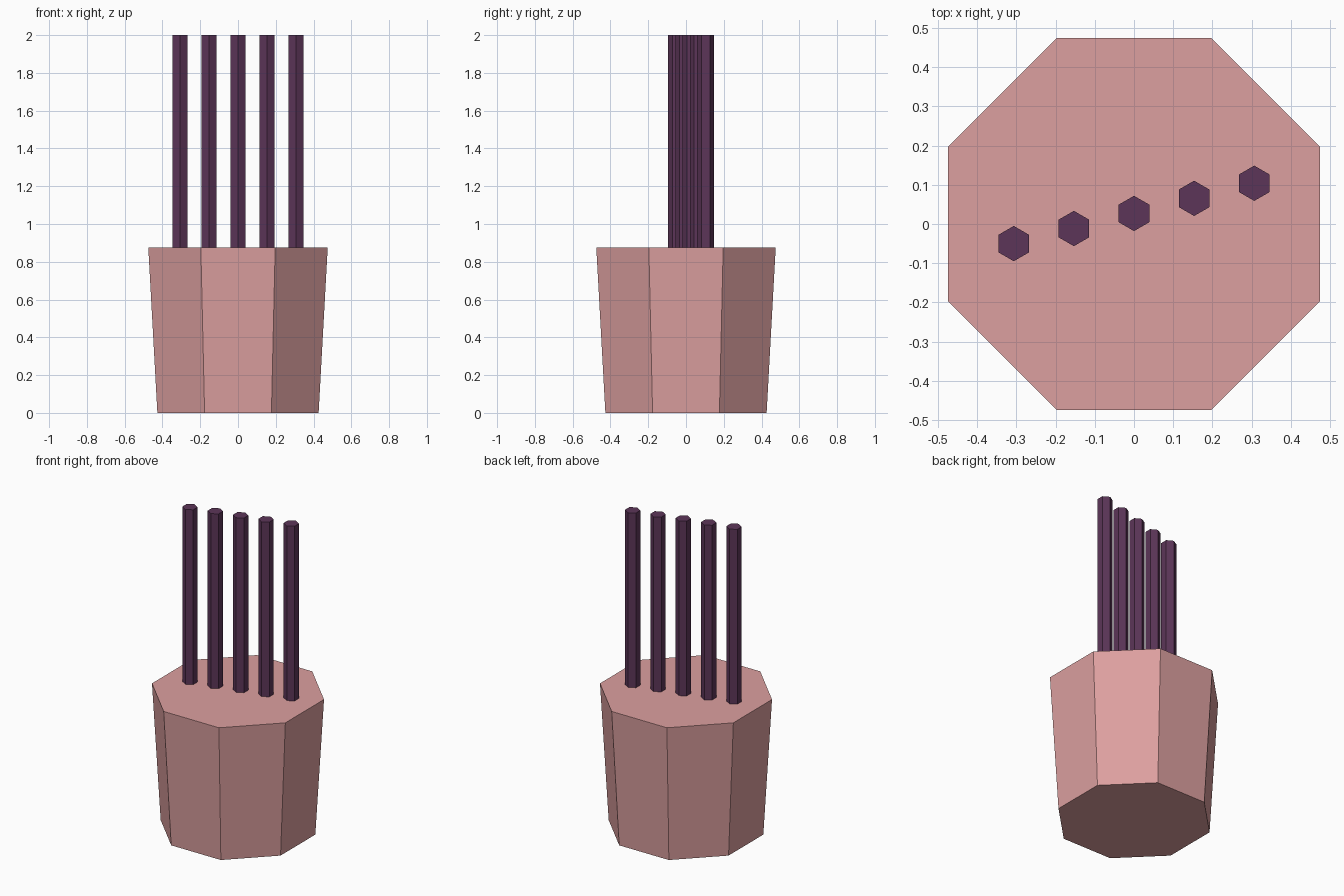
import bpy
import math

if "Cube" in bpy.data.objects:
    bpy.data.objects.remove(bpy.data.objects["Cube"])


def material(name, color):
    mat = bpy.data.materials.new(name)
    mat.diffuse_color = (*color, 1.0)
    mat.use_nodes = True
    mat.node_tree.nodes["Principled BSDF"].inputs["Base Color"].default_value = mat.diffuse_color
    return mat


def prism(name, sides, r_bottom, r_top, z0, z1, x, y, turn, mat):
    """Flat-shaded, capped prism or frustum between heights z0 and z1."""
    bpy.ops.mesh.primitive_cone_add(
        vertices=sides, radius1=r_bottom, radius2=r_top, depth=z1 - z0,
        location=(x, y, (z0 + z1) / 2), rotation=(0, 0, turn))
    obj = bpy.context.object
    obj.name = name
    obj.data.materials.append(mat)
    return obj


pink = material("pink", (0.72, 0.35, 0.35))
purple = material("dark_purple", (0.107, 0.036, 0.098))

POT_HEIGHT = 0.875

# Tapered octagonal pot, flat sides facing the axes
prism("pot", 8, 0.462, 0.514, 0, POT_HEIGHT, 0, 0, math.pi / 8, pink)

# Diagonal row of five hexagonal rods, set slightly into the pot
for i in range(-2, 3):
    prism(f"rod_{i + 3}", 6, 0.045, 0.045, POT_HEIGHT - 0.02, 2.0,
          0.1535 * i, 0.027 + 0.0385 * i, 0, purple)
